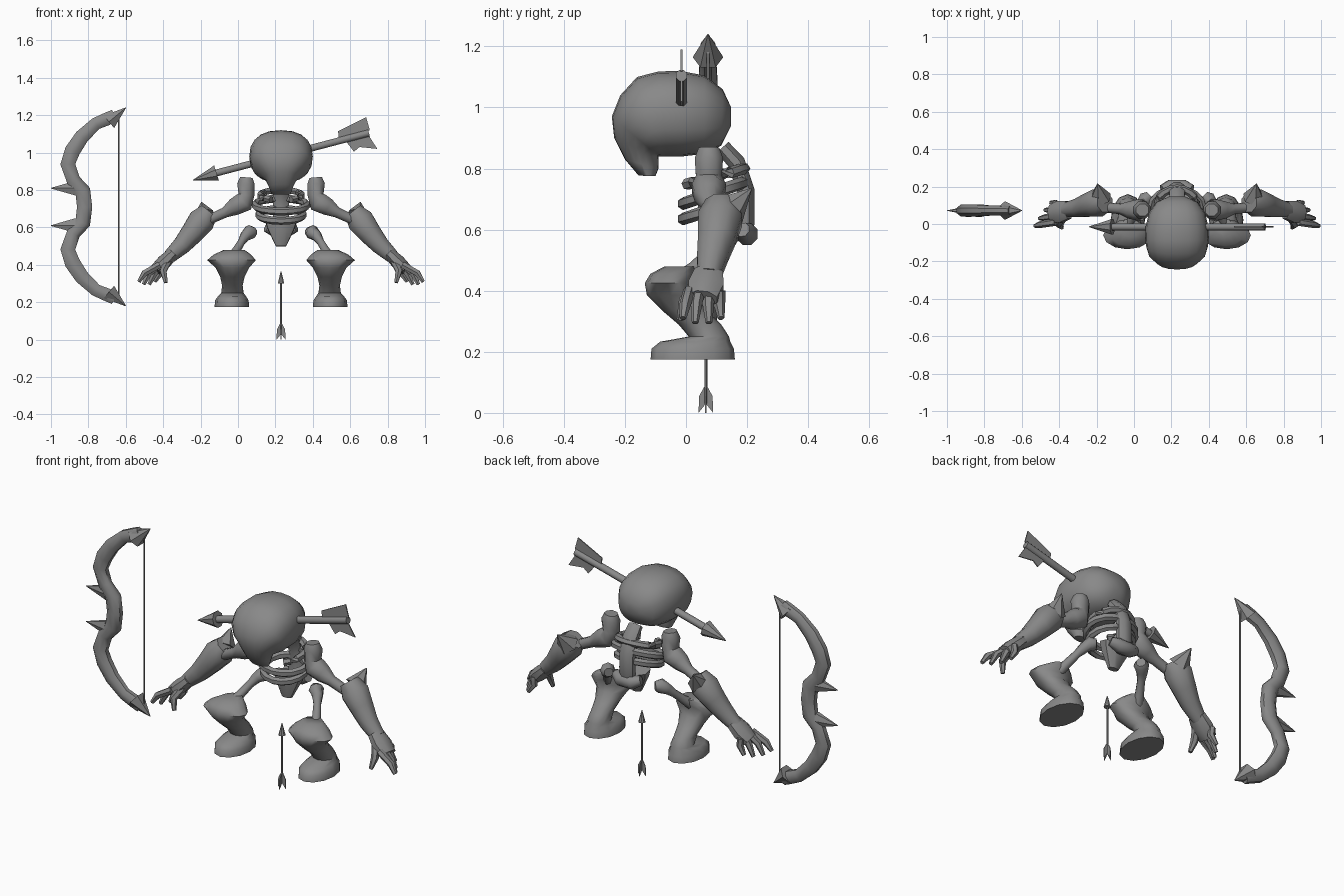
import bpy, bmesh, math
from mathutils import Vector

if "Cube" in bpy.data.objects:
    bpy.data.objects.remove(bpy.data.objects["Cube"])

CX = 0.23      # body centre line
BOW_Z = 0.71   # bow centre height
made = []

grey = bpy.data.materials.new("plain grey")
grey.use_nodes = True
GREY = (0.25, 0.25, 0.25, 1)
grey.diffuse_color = GREY
grey.node_tree.nodes["Principled BSDF"].inputs["Base Color"].default_value = GREY


def loft(name, rings, closed=False, smooth=50):
    """Skin a list of equal-length rings, capping the ends unless closed."""
    bm = bmesh.new()
    loops = [[bm.verts.new(p) for p in ring] for ring in rings]
    n = len(loops[0])
    pairs = list(zip(loops, loops[1:])) + ([(loops[-1], loops[0])] if closed else [])
    for a, b in pairs:
        for i in range(n):
            j = (i + 1) % n
            bm.faces.new((a[i], a[j], b[j], b[i]))
    if not closed:
        bm.faces.new(loops[0])
        bm.faces.new(loops[-1])
    bmesh.ops.recalc_face_normals(bm, faces=bm.faces)
    me = bpy.data.meshes.new(name)
    bm.to_mesh(me)
    bm.free()
    me.materials.append(grey)
    ob = bpy.data.objects.new(name, me)
    bpy.context.collection.objects.link(ob)
    bpy.ops.object.select_all(action='DESELECT')
    ob.select_set(True)
    bpy.context.view_layer.objects.active = ob
    bpy.ops.object.shade_smooth_by_angle(angle=math.radians(smooth))
    return ob


def tube(name, pts, n=8, flat=1.0, closed=False, smooth=50):
    """Round section along (x, y, z, radius) points."""
    P = [Vector(p[:3]) for p in pts]
    rings = []
    last = len(P) - 1
    for i, p in enumerate(P):
        if closed:
            t = P[(i + 1) % len(P)] - P[i - 1]
        else:
            t = P[min(i + 1, last)] - P[max(i - 1, 0)]
        t.normalize()
        ref = Vector((0, 0, 1)) if closed or abs(t.y) > 0.85 else Vector((0, 1, 0))
        u = t.cross(ref).normalized()
        v = u.cross(t)
        r = pts[i][3]
        rings.append([p + r * (math.cos(a) * u + flat * math.sin(a) * v)
                      for a in (math.tau * (k + 0.5) / n for k in range(n))])
    return loft(name, rings, closed, smooth)


def spike(name, base, tip, r, n=6, flat=1.0):
    return tube(name, [(*base, r), (*tip, 0.002)], n, flat, smooth=25)


def plate(name, outline, origin, ux, uz, thick=0.006):
    """Thin flat plate from a 2D outline."""
    ux, uz = Vector(ux), Vector(uz)
    nrm = ux.cross(uz).normalized() * thick / 2
    pts = [Vector(origin) + ux * a + uz * b for a, b in outline]
    return loft(name, [[p - nrm for p in pts], [p + nrm for p in pts]], smooth=20)


# Skull: sections between an outer and an inner point, bending down into the snout
skull = [((.148, 1.0), (.148, .94), .04), ((.12, 1.06), (.115, .875), .11),
         ((.06, 1.105), (.06, .848), .15), ((-.02, 1.12), (-.01, .84), .168),
         ((-.09, 1.118), (-.06, .84), .17), ((-.16, 1.10), (-.08, .84), .165),
         ((-.215, 1.04), (-.088, .84), .155), ((-.243, .97), (-.09, .84), .125),
         ((-.235, .90), (-.09, .83), .085), ((-.20, .83), (-.09, .80), .064),
         ((-.155, .777), (-.10, .775), .05)]
rings = []
for (y0, z0), (y1, z1), w in skull:
    ring = []
    for k in range(20):
        c, s = math.cos(math.tau * k / 20), math.sin(math.tau * k / 20)
        c, s = math.copysign(abs(c) ** .85, c), math.copysign(abs(s) ** .85, s)
        f = (1 + s) / 2
        ring.append(Vector((CX + w * c, y1 + (y0 - y1) * f, z1 + (z0 - z1) * f)))
    rings.append(ring)
loft("skull", rings, smooth=60)

# Arrow through the skull
AY = -.015
tube("skull_arrow_shaft", [(-.14, AY, .885, .02), (.70, AY, 1.105, .02)])
spike("skull_arrow_head", (-.115, AY, .892), (-.24, AY, .853), .045, 8)
plate("skull_arrow_upper_fin", [(.54, 1.06), (.535, 1.115), (.685, 1.19), (.705, 1.12)],
      (0, AY, 0), (1, 0, 0), (0, 0, 1))
plate("skull_arrow_lower_fin", [(.57, 1.07), (.62, 1.005), (.65, 1.03), (.745, 1.02), (.70, 1.09)],
      (0, AY, 0), (1, 0, 0), (0, 0, 1))

# Spine, pelvis and ribs
tube("spine", [(CX, .12, .87, .04), (CX, .165, .82, .045), (CX, .195, .73, .045),
               (CX, .195, .62, .045), (CX, .18, .56, .035)], 8, .7)
tube("pelvis_bar", [(CX - .08, .185, .60, .025), (CX - .04, .20, .585, .038),
                    (CX + .04, .20, .585, .038), (CX + .08, .185, .60, .025)])
tube("pelvis", [(CX, .13, .63, .09), (CX, .12, .59, .075), (CX, .11, .50, .03)], 8, .7)
for name, zb, zf, w, gap in (("upper_rib", .80, .745, .11, .5), ("middle_rib", .755, .685, .14, 0),
                             ("lower_rib", .70, .635, .12, 0)):
    pts = []
    for k in range(17 if gap else 16):
        a = (-math.pi / 2 + gap + (math.tau - 2 * gap) * k / 16)
        s = math.sin(a)
        pts.append((CX + w * math.cos(a), .09 + .10 * s,
                    (zb + zf) / 2 + (zb - zf) / 2 * s, .019))
    tube(name, pts, 6, 1.1, closed=not gap)

# Limbs, given for the right side and mirrored to the left
for side in ("right", "left"):
    def m(pts):
        return [p if side == "right" else (2 * CX - p[0], *p[1:]) for p in pts]

    tube(side + "_upper_arm", m([
        (.045, .075, .868, .036), (.042, .075, .835, .05), (.045, .075, .775, .046),
        (.03, .075, .735, .06), (-.02, .075, .71, .05), (-.07, .08, .68, .03),
        (-.17, .09, .635, .028)]))
    tube(side + "_gauntlet", m([
        (-.155, .115, .685, .055), (-.195, .112, .635, .078), (-.245, .10, .57, .066),
        (-.30, .085, .505, .053), (-.365, .075, .445, .04)]))
    a, b = m([(-.18, .14, .66), (-.195, .215, .735)])
    spike(side + "_elbow_spike", a, b, .06)
    tube(side + "_palm", m([(-.35, .075, .46, .034), (-.395, .065, .415, .042),
                            (-.44, .055, .375, .034)]), 8, 1.5)
    fingers = [(-.53, -.01, .31), (-.505, .03, .295), (-.475, .075, .295), (-.445, .115, .31)]
    for i, (x, y, z) in enumerate(fingers):
        ky = .005 + .033 * i
        tube(f"{side}_finger_{i + 1}", m([
            (-.42, ky + .005, .40, .02), (x + .03, (ky + y) / 2, .355, .019),
            (x, y, z, .011)]), 6)
    tube(side + "_thumb", m([(-.375, .04, .42, .022), (-.40, -.005, .365, .02),
                             (-.385, -.02, .305, .011)]), 6)

    # Thigh bone with knobs, then the boot as stacked ovals
    tube(side + "_thigh_bone", m([
        (.085, .155, .575, .025), (.065, .135, .575, .04), (.04, .11, .555, .03),
        (.02, .08, .525, .021), (-.01, .03, .475, .024), (-.03, -.01, .44, .03)]))
    ovals = [(-.02, -.02, .48, .055, .05), (-.03, -.045, .455, .10, .072),
             (-.035, -.06, .425, .13, .075), (-.03, -.05, .385, .09, .078),
             (-.03, -.005, .335, .065, .073), (-.03, .045, .29, .055, .07),
             (-.03, .075, .25, .06, .066), (-.032, .03, .233, .074, .115),
             (-.033, .022, .21, .09, .135), (-.033, .022, .175, .092, .138)]
    loft(side + "_boot", [m([(x + rx * math.cos(t), y + ry * math.sin(t), z)
                             for t in (math.tau * k / 12 for k in range(12))])
                          for x, y, z, rx, ry in ovals])

# Bow: upper half path mirrored downward
BY = .072
half = [(-.66, .495, .03), (-.70, .47, .038), (-.76, .445, .036), (-.835, .375, .042),
        (-.885, .30, .045), (-.91, .228, .043), (-.88, .143, .04), (-.83, .085, .045),
        (-.82, 0, .044)]
limb = [(x, BY, BOW_Z + d, r) for x, d, r in half]
limb += [(x, BY, BOW_Z - d, r) for x, d, r in half[-2::-1]]
tube("bow_limb", limb, 8, .8)
for label, s in (("upper", 1), ("lower", -1)):
    spike(f"bow_{label}_horn", (-.69, BY, BOW_Z + s * .455), (-.60, BY, BOW_Z + s * .53), .05)
    spike(f"bow_{label}_spike", (-.87, BY, BOW_Z + s * .10), (-1.0, BY, BOW_Z + s * .10), .045, 6, .6)
tube("bow_string", [(-.637, BY, BOW_Z - .485, .005), (-.637, BY, BOW_Z + .485, .005)], 6)

# Loose arrow below the body
LY = .065
tube("loose_arrow_shaft", [(CX, LY, .03, .005), (CX, LY, .31, .005)], 6)
spike("loose_arrow_head", (CX, LY, .30), (CX, LY, .365), .019, 8)
fin = [(0, .03), (.024, 0), (.022, .055), (0, .095)]
for k in range(4):
    a = math.pi / 2 * k
    plate(f"loose_arrow_fin_{k + 1}", fin, (CX, LY, 0),
          (math.cos(a), math.sin(a), 0), (0, 0, 1), .004)
